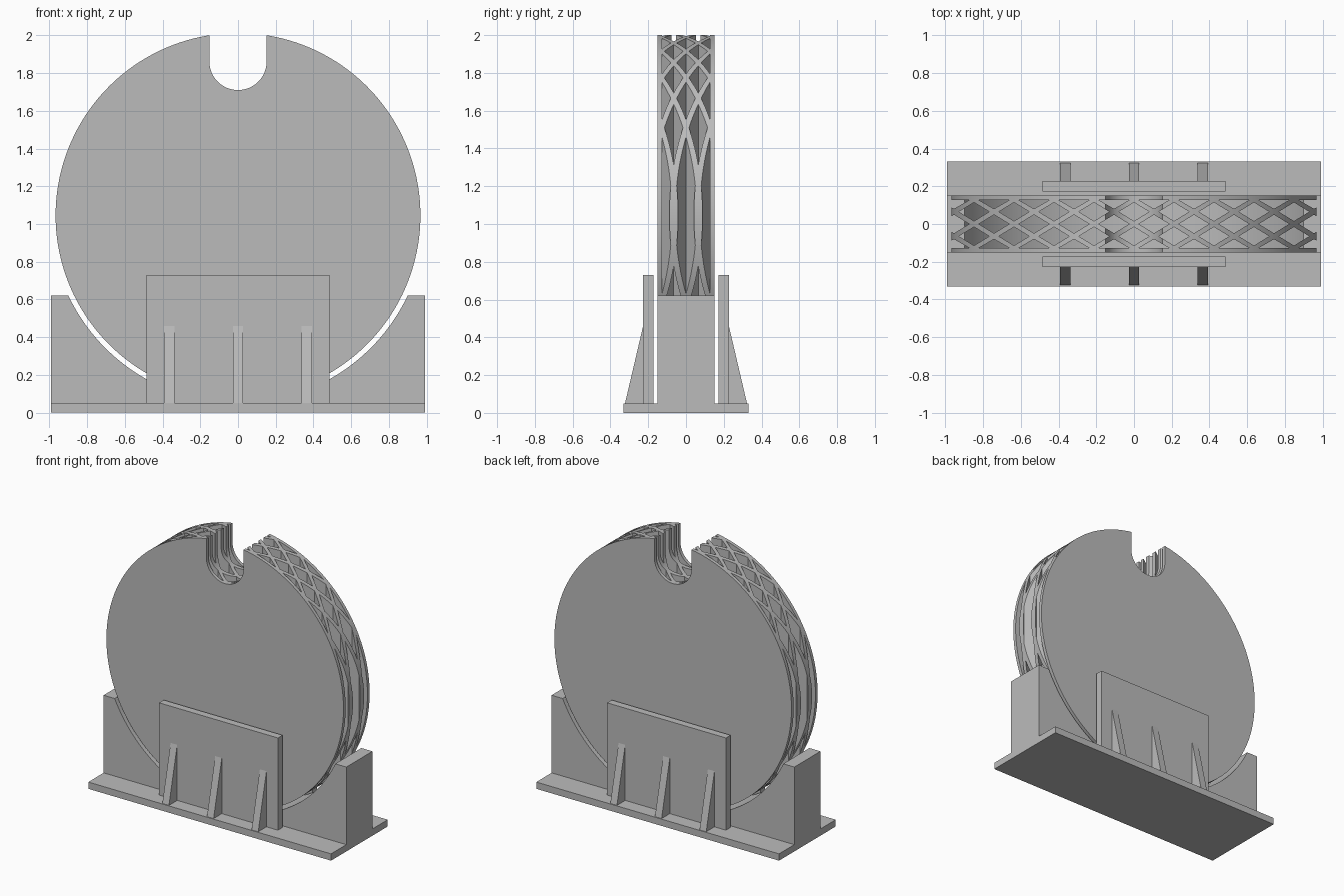
import bpy
import bmesh
from math import sin, cos, asin, pi, radians
from mathutils import Vector

old = bpy.data.objects.get("Cube")
if old:
    bpy.data.objects.remove(old, do_unlink=True)

grey = bpy.data.materials.new("plain grey")
grey.use_nodes = True
grey.diffuse_color = (0.5, 0.5, 0.5, 1)
grey.node_tree.nodes["Principled BSDF"].inputs["Base Color"].default_value = (0.5, 0.5, 0.5, 1)

# Main dimensions
CENTRE_Z, RADIUS = 1.0455, 0.967
HALF_DEPTH, INNER_DEPTH = 0.152, 0.127
NOTCH, NOTCH_Z = 0.152, 1.862
BASE_TOP, CRADLE_TOP, HALF_LENGTH = 0.05, 0.622, 0.99


def arc(radius, cz, start, end, steps):
    """Points on an arc in the x-z plane."""
    angles = [start + (end - start) * i / steps for i in range(steps + 1)]
    return [(radius * cos(a), cz + radius * sin(a)) for a in angles]


def add_prism(bm, points, place, lo, hi):
    """Sweep an outline from lo to hi; place maps (u, v, depth) to a position."""
    ends = [[bm.verts.new(place(u, v, d)) for u, v in points] for d in (lo, hi)]
    bm.faces.new(ends[0])
    bm.faces.new(ends[1][::-1])
    n = len(points)
    for i in range(n):
        j = (i + 1) % n
        bm.faces.new((ends[0][i], ends[1][i], ends[1][j], ends[0][j]))


def finish(name, bm):
    bmesh.ops.recalc_face_normals(bm, faces=bm.faces[:])
    mesh = bpy.data.meshes.new(name)
    bm.to_mesh(mesh)
    bm.free()
    mesh.materials.append(grey)
    obj = bpy.data.objects.new(name, mesh)
    bpy.context.collection.objects.link(obj)
    return obj


def prism(name, points, place, lo, hi):
    bm = bmesh.new()
    add_prism(bm, points, place, lo, hi)
    return finish(name, bm)


def along_x(u, v, d):
    return Vector((d, u, v))


def along_y(u, v, d):
    return Vector((u, d, v))


def along_z(u, v, d):
    return Vector((u, v, d))


def rect(u, v0, v1):
    return [(-u, v0), (u, v0), (u, v1), (-u, v1)]


def smooth(obj):
    bpy.ops.object.select_all(action='DESELECT')
    obj.select_set(True)
    bpy.context.view_layer.objects.active = obj
    bpy.ops.object.shade_smooth_by_angle(angle=radians(20))


# Wheel outline: a disc with a round-bottomed notch at the top
edge = pi / 2 - asin(NOTCH / RADIUS)
outline = arc(RADIUS, CENTRE_Z, pi - edge, 2 * pi + edge, 144)
outline += arc(NOTCH, NOTCH_Z, 0, -pi, 32)
wheel = prism("lattice_wheel", outline, along_y, -HALF_DEPTH, HALF_DEPTH)

# Diamond shafts that leave a vertical lattice between the two side discs
PITCH, ROW, SHRINK = 0.212, 0.065, 0.76
a, b = PITCH / 2 * SHRINK, ROW * SHRINK
bm = bmesh.new()
for k in range(-5, 6):
    for side in (-1, 1):
        x, y = k * PITCH, side * ROW
        add_prism(bm, [(x - a, y), (x, y - b), (x + a, y), (x, y + b)], along_z, -0.1, 2.2)
    x = (k + 0.5) * PITCH
    add_prism(bm, [(x - a, 0), (x, -b), (x + a, 0), (x, b)], along_z, -0.1, 2.2)
    for side in (-1, 1):
        wall = side * INNER_DEPTH
        tip = side * (2 * ROW - b)
        add_prism(bm, [(x - a, wall), (x, tip), (x + a, wall)], along_z, -0.1, 2.2)
shafts = finish("lattice_cutter", bm)
shafts.hide_render = True

cut = wheel.modifiers.new("lattice", 'BOOLEAN')
cut.operation = 'DIFFERENCE'
cut.solver = 'EXACT'
cut.object = shafts
bpy.context.view_layer.update()
graph = bpy.context.evaluated_depsgraph_get()
wheel_mesh = bpy.data.meshes.new_from_object(wheel.evaluated_get(graph))
wheel.modifiers.clear()
wheel.data = wheel_mesh
bpy.data.objects.remove(shafts, do_unlink=True)
smooth(wheel)

# Base plate
prism("base_plate", rect(HALF_LENGTH, -0.33, 0.33), along_z, 0, BASE_TOP)

# Cradle block hollowed to a slightly larger radius than the wheel
GAP_RADIUS = CENTRE_Z - BASE_TOP - 0.001
dip = asin((CENTRE_Z - CRADLE_TOP) / GAP_RADIUS)
cradle_outline = [(-HALF_LENGTH, BASE_TOP), (HALF_LENGTH, BASE_TOP), (HALF_LENGTH, CRADLE_TOP)]
cradle_outline += arc(GAP_RADIUS, CENTRE_Z, -dip, dip - pi, 80)
cradle_outline.append((-HALF_LENGTH, CRADLE_TOP))
smooth(prism("cradle", cradle_outline, along_y, -HALF_DEPTH, HALF_DEPTH))

# Retaining plates and their triangular gussets, front and back
for label, side in (("front", -1), ("back", 1)):
    prism(label + "_retaining_plate", rect(0.485, BASE_TOP, 0.73), along_y,
          side * 0.173, side * 0.227)
    gusset = [(side * 0.227, BASE_TOP), (side * 0.323, BASE_TOP), (side * 0.227, 0.46)]
    for place, x in (("right", -0.364), ("middle", 0), ("left", 0.364)):
        prism(label + "_" + place + "_gusset", gusset, along_x, x - 0.027, x + 0.027)
